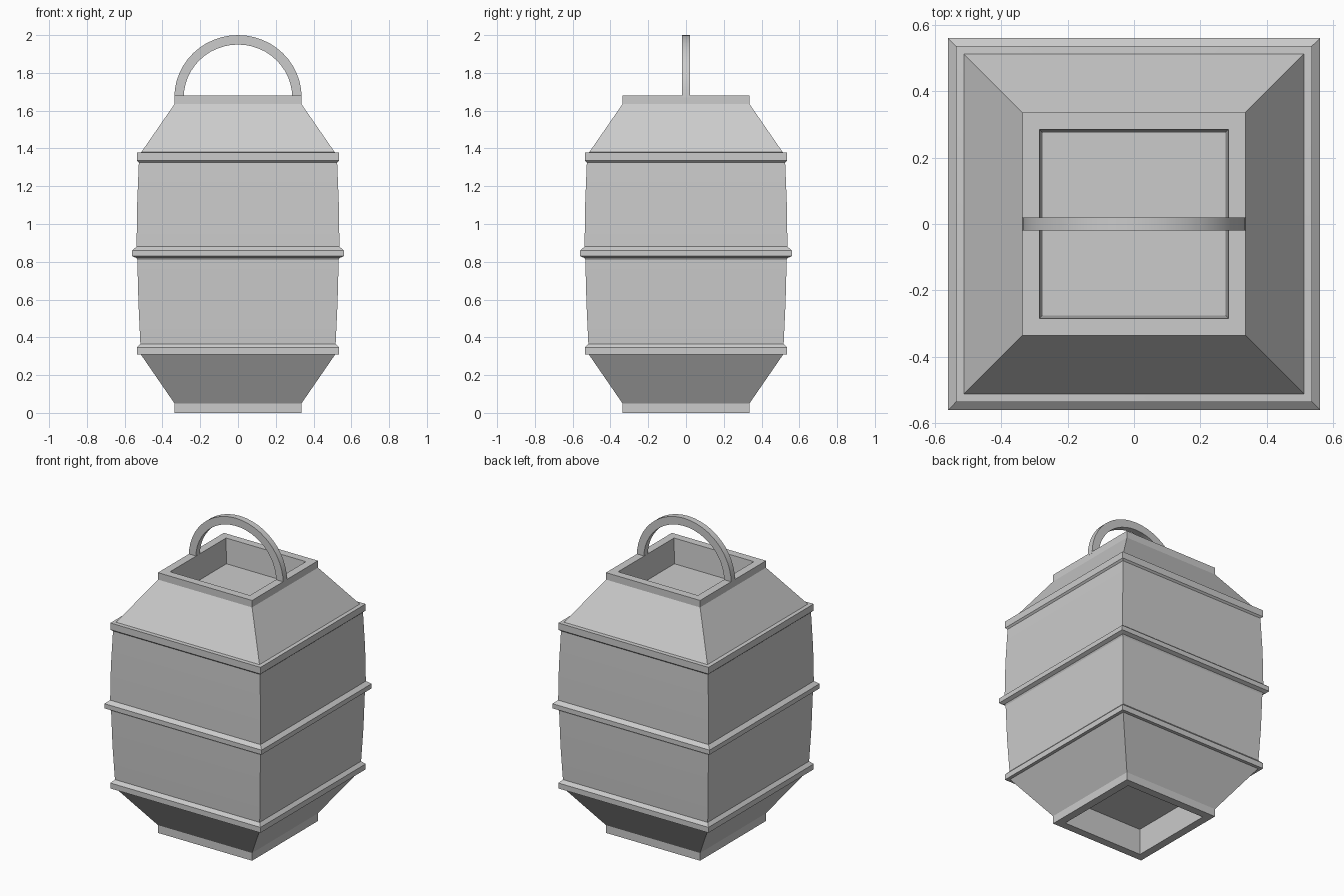
import bpy, bmesh, math

if "Cube" in bpy.data.objects:
    bpy.data.objects.remove(bpy.data.objects["Cube"])


def finish(name, bm):
    bmesh.ops.recalc_face_normals(bm, faces=bm.faces[:])
    mesh = bpy.data.meshes.new(name)
    bm.to_mesh(mesh)
    bm.free()
    obj = bpy.data.objects.new(name, mesh)
    bpy.context.collection.objects.link(obj)
    bpy.context.view_layer.objects.active = obj
    obj.select_set(True)
    bpy.ops.object.shade_smooth_by_angle(angle=math.radians(25))
    obj.select_set(False)
    return obj


def bridge(bm, a, b):
    n = len(a)
    for i in range(n):
        bm.faces.new((a[i], a[(i + 1) % n], b[(i + 1) % n], b[i]))


# Square lantern body: (half width, height) from bottom recess, up the outside, into top recess
profile = [
    (0.275, 0.16), (0.285, 0.0), (0.336, 0.0), (0.336, 0.05), (0.515, 0.31),
    (0.536, 0.31), (0.536, 0.345), (0.517, 0.365),
    (0.527, 0.58), (0.533, 0.81),
    (0.538, 0.82), (0.561, 0.83), (0.561, 0.86), (0.537, 0.88),
    (0.534, 1.10), (0.525, 1.325),
    (0.536, 1.335), (0.536, 1.378), (0.512, 1.38),
    (0.336, 1.635), (0.336, 1.68), (0.285, 1.68), (0.275, 1.52),
]
bm = bmesh.new()
corners = [(-1, -1), (1, -1), (1, 1), (-1, 1)]
rings = [[bm.verts.new((w * x, w * y, z)) for x, y in corners] for w, z in profile]
for a, b in zip(rings, rings[1:]):
    bridge(bm, a, b)
bm.faces.new(rings[0])
bm.faces.new(rings[-1])
finish("lantern_body", bm)

# Arched carrying handle with a rectangular section
bm = bmesh.new()
section = [(0.287, -0.02), (0.337, -0.02), (0.337, 0.02), (0.287, 0.02)]
steps = 24
rings = []
for i in range(steps + 1):
    t = math.pi * i / steps
    rings.append([bm.verts.new((r * math.cos(t), y, 1.67 + (r - 0.007) * math.sin(t)))
                  for r, y in section])
for a, b in zip(rings, rings[1:]):
    bridge(bm, a, b)
bm.faces.new(rings[0])
bm.faces.new(rings[-1])
finish("carry_handle", bm)
